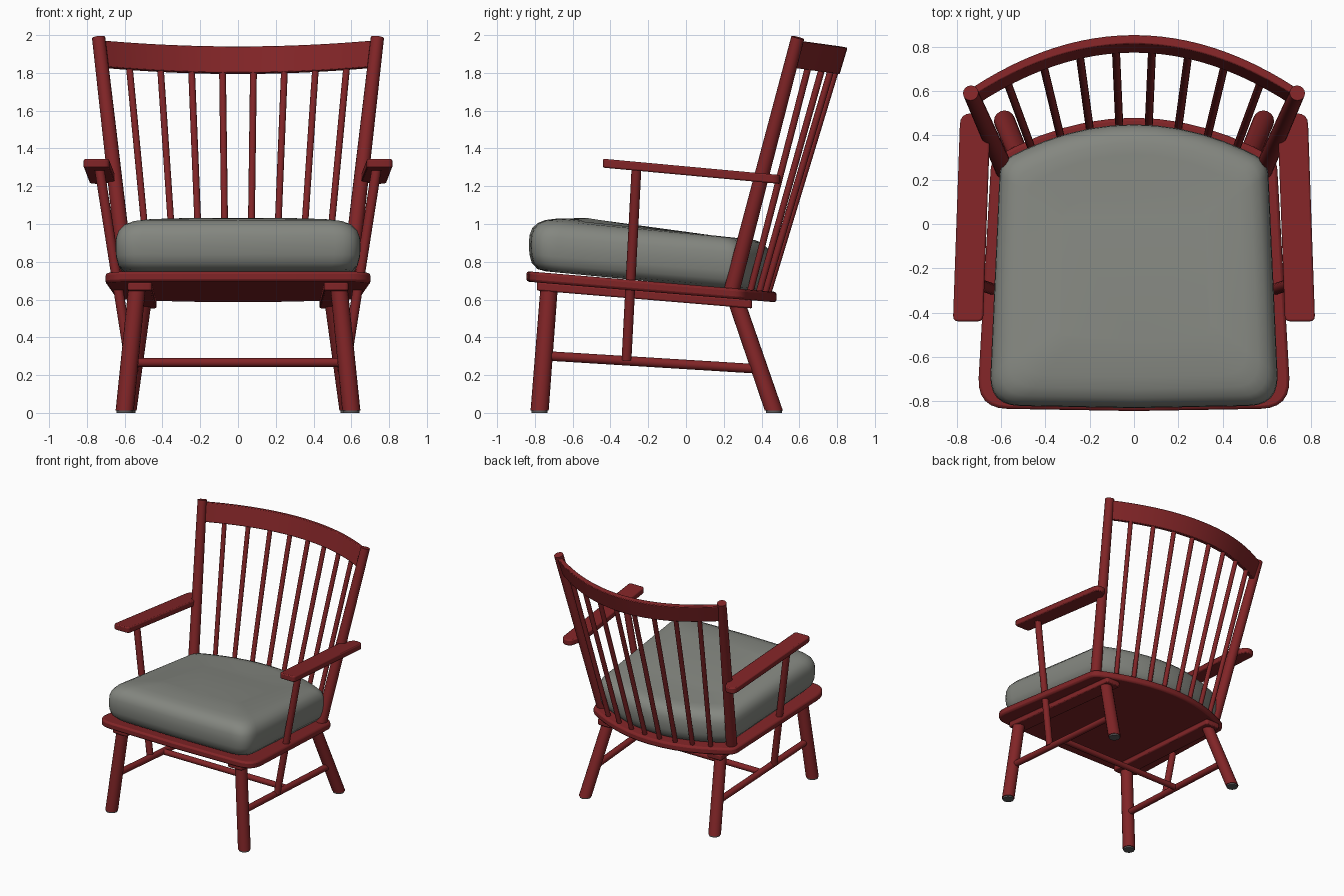
import bpy
import math
from mathutils import Vector

cube = bpy.data.objects.get("Cube")
if cube:
    bpy.data.objects.remove(cube, do_unlink=True)


def material(name, color):
    m = bpy.data.materials.new(name)
    m.use_nodes = True
    m.diffuse_color = (*color, 1)
    m.node_tree.nodes["Principled BSDF"].inputs["Base Color"].default_value = (*color, 1)
    return m


RED = material("red paint", (0.22, 0.018, 0.02))
GREY = material("grey fabric", (0.23, 0.24, 0.215))
PAD = material("dark grey felt", (0.1, 0.1, 0.1))


def loft(name, rings, mat, bevel=0.0, angle=40):
    """Skin a list of equal rings and cap both ends."""
    n = len(rings[0])
    verts = [tuple(p) for ring in rings for p in ring]
    faces = [tuple(range(n))[::-1], tuple(range(len(verts) - n, len(verts)))]
    for r in range(len(rings) - 1):
        for i in range(n):
            a, b = r * n + i, r * n + (i + 1) % n
            faces.append((a, b, b + n, a + n))
    mesh = bpy.data.meshes.new(name)
    mesh.from_pydata(verts, [], faces)
    mesh.materials.append(mat)
    obj = bpy.data.objects.new(name, mesh)
    bpy.context.collection.objects.link(obj)
    # make all normals point outwards
    import bmesh
    bm = bmesh.new()
    bm.from_mesh(mesh)
    bmesh.ops.recalc_face_normals(bm, faces=bm.faces)
    bm.to_mesh(mesh)
    bm.free()
    if bevel:
        mod = obj.modifiers.new("soft edges", "BEVEL")
        mod.width = bevel
        mod.segments = 2
        mod.limit_method = "ANGLE"
        mod.angle_limit = math.radians(50)
    bpy.ops.object.select_all(action="DESELECT")
    obj.select_set(True)
    bpy.context.view_layer.objects.active = obj
    bpy.ops.object.shade_smooth_by_angle(angle=math.radians(angle))
    return obj


def rod(name, start, end, r0, r1=None, flat=False, mat=RED, sides=16):
    """Round bar; flat cuts both ends level with the floor."""
    start, end = Vector(start), Vector(end)
    axis = Vector((0, 0, 1)) if flat else end - start
    turn = axis.to_track_quat("Z", "Y")
    rings = []
    for centre, r in ((start, r0), (end, r1 or r0)):
        steps = [math.tau * i / sides for i in range(sides)]
        rings.append([centre + turn @ Vector((r * math.cos(a), r * math.sin(a), 0)) for a in steps])
    return loft(name, rings, mat)


def fillet(corners, steps=6):
    """Round the corners of an outline given as (x, y, cut length)."""
    out = []
    for i, (x, y, cut) in enumerate(corners):
        p = Vector((x, y))
        if not cut:
            out.append(p)
            continue
        a = Vector(corners[i - 1][:2])
        b = Vector(corners[(i + 1) % len(corners)][:2])
        a = p + (a - p).normalized() * cut
        b = p + (b - p).normalized() * cut
        for k in range(steps + 1):
            t = k / steps
            out.append(a * (1 - t) ** 2 + p * 2 * t * (1 - t) + b * t * t)
    return out


def slab(name, outline, top, slope, thick, bevel):
    """Board whose height falls along y."""
    rings = [[(p.x, p.y, top + slope * p.y - d) for p in outline] for d in (thick, 0)]
    return loft(name, rings, RED, bevel)


def seat_outline(front_w, back_w, front_y, back_y, curve, cut, back_cut):
    """Rounded front corners, tapering sides and a bowed back edge."""
    corners = [(-front_w, front_y, cut), (0, front_y - 0.012, 0), (front_w, front_y, cut)]
    n = 12
    for i in range(n + 1):
        x = back_w * (1 - 2 * i / n)
        corners.append((x, back_y - curve * x * x, back_cut if i in (0, n) else 0))
    return fillet(corners)


SLOPE = -0.083
SEAT_TOP = 0.68

# Seat board
slab("seat", seat_outline(0.71, 0.645, -0.833, 0.48, 0.45, 0.14, 0.05), SEAT_TOP, SLOPE, 0.055, 0.014)

# Cushion: stacked, inset copies of one outline
shape = seat_outline(0.655, 0.605, -0.82, 0.45, 0.46, 0.14, 0.06)
profile = [(0.09, 0.0), (0.045, 0.012), (0.015, 0.045), (0.003, 0.09), (0, 0.14), (0.003, 0.19),
           (0.017, 0.228), (0.045, 0.256), (0.085, 0.272), (0.14, 0.279), (0.3, 0.283)]
MID_Y = -0.18
loft("cushion", [[(p.x * (1 - d / 0.64),
                   MID_Y + (p.y - MID_Y) * (1 - d / 0.64),
                   SEAT_TOP + h + SLOPE * p.y) for p in shape] for d, h in profile], GREY, angle=80)

for s, side in ((1, "left"), (-1, "right")):
    # Batten under the seat
    batten = fillet([(s * 0.455, -0.79, 0.02), (s * 0.585, -0.79, 0.02),
                     (s * 0.56, 0.35, 0.02), (s * 0.43, 0.35, 0.02)], 3)
    slab(side + "_batten", batten, SEAT_TOP - 0.053, SLOPE, 0.045, 0.008)

    # Legs with felt pads
    for part, foot, top in (("front", (0.6, -0.775), (0.535, -0.725, 0.66)),
                            ("back", (0.585, 0.465), (0.505, 0.27, 0.58))):
        x, y = s * foot[0], foot[1]
        rod(f"{side}_{part}_leg", (x, y, 0.012), (s * top[0], *top[1:]), 0.048, 0.046, flat=True)
        rod(f"{side}_{part}_foot_pad", (x, y, 0), (x, y, 0.013), 0.042, flat=True, mat=PAD)

    # Side stretcher, arm support and back post
    rod(side + "_stretcher", (s * 0.57, -0.74, 0.302), (s * 0.55, 0.38, 0.233), 0.025)
    rod(side + "_arm_support", (s * 0.575, -0.315, 0.28), (s * 0.735, -0.262, 1.3), 0.026)
    rod(side + "_back_post", (s * 0.583, 0.24, 0.64), (s * 0.738, 0.592, 1.987), 0.042, 0.035)

    # Armrest, narrowed where it meets the post
    arm = fillet([(s * 0.682, -0.44, 0.025), (s * 0.818, -0.44, 0.025), (s * 0.785, 0.5, 0.05),
                  (s * 0.7, 0.5, 0.03), (s * 0.652, 0.38, 0.03)], 4)
    slab(side + "_armrest", arm, 1.305, -0.092, 0.047, 0.008)

# Stretcher between the two sides
rod("cross_stretcher", (-0.56, -0.17, 0.267), (0.56, -0.17, 0.267), 0.023)

# Bowed top rail, leaning back
rail = []
for i in range(25):
    t = i / 12 - 1
    bow = t * t
    y_top, z_top = 0.835 - 0.24 * bow, 1.937 + 0.033 * bow
    y_low, z_low = 0.793 - 0.24 * bow, 1.797 + 0.033 * bow
    rail.append([(0.735 * t, y_top - 0.02, z_top + 0.004), (0.735 * t, y_top + 0.02, z_top - 0.004),
                 (0.718 * t, y_low + 0.02, z_low - 0.004), (0.718 * t, y_low - 0.02, z_low + 0.004)])
loft("top_rail", rail, RED, 0.005)

# Spindles fan out from seat to rail
for i in range(8):
    k = (i - 3.5) / 3.5
    low_x, high_x = 0.46 * k, 0.575 * k
    low_y = 0.43 - 0.45 * low_x ** 2
    high_y = 0.8 - 0.24 * (high_x / 0.72) ** 2
    rod(f"spindle_{i + 1}", (low_x, low_y, SEAT_TOP - 0.03 + SLOPE * low_y),
        (high_x, high_y, 1.83), 0.018, sides=12)
